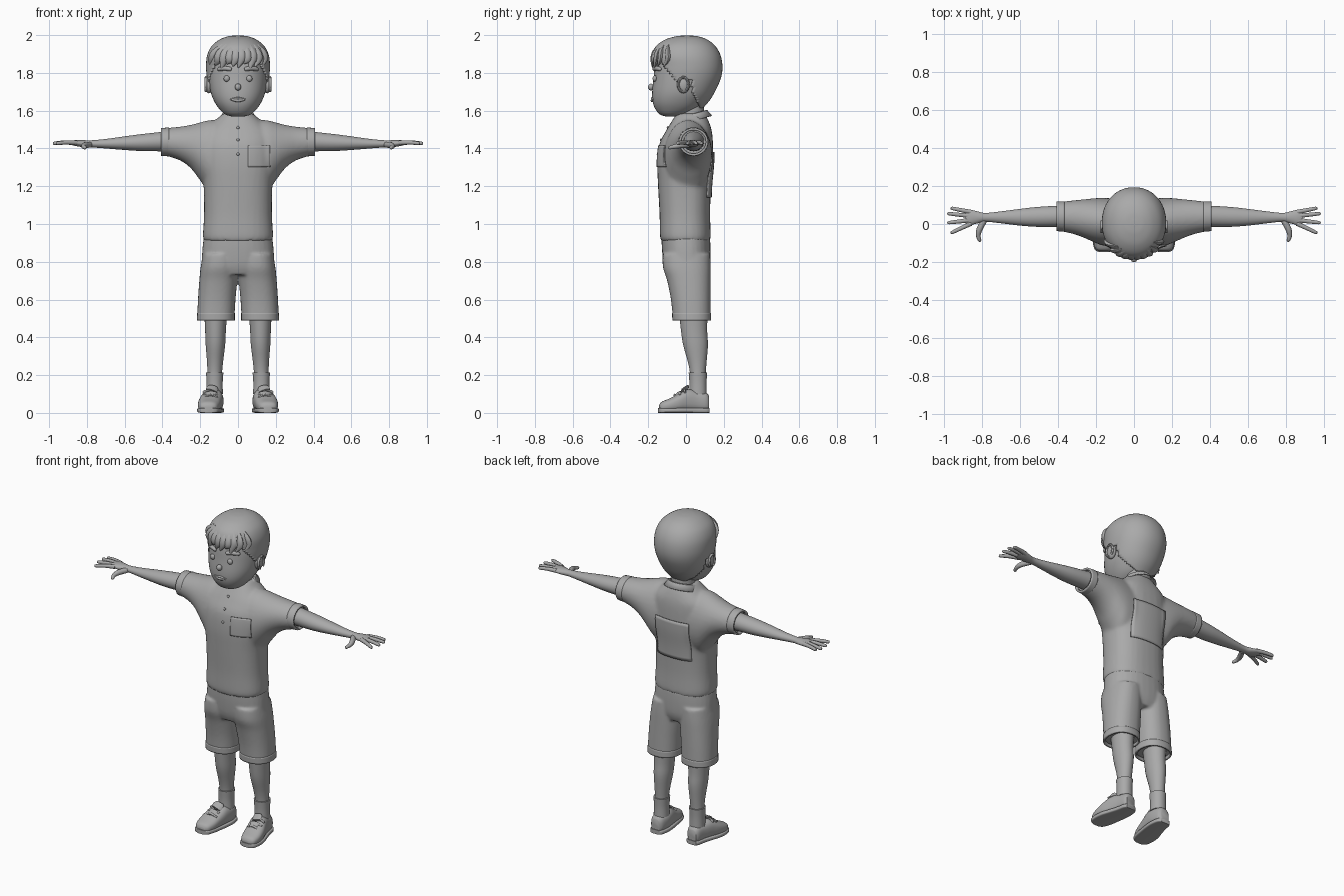
import bpy, bmesh, math
from mathutils import Vector

if "Cube" in bpy.data.objects:
    bpy.data.objects.remove(bpy.data.objects["Cube"])

grey = bpy.data.materials.new("plain_grey")
grey.diffuse_color = (0.4, 0.4, 0.4, 1)
grey.use_nodes = True
grey.node_tree.nodes["Principled BSDF"].inputs["Base Color"].default_value = grey.diffuse_color


def finish(name, bm, mirror=False, remesh=0, thick=0):
    bmesh.ops.recalc_face_normals(bm, faces=bm.faces)
    me = bpy.data.meshes.new(name)
    bm.to_mesh(me)
    bm.free()
    ob = bpy.data.objects.new(name, me)
    bpy.context.collection.objects.link(ob)
    me.materials.append(grey)
    bpy.ops.object.select_all(action='DESELECT')
    ob.select_set(True)
    bpy.context.view_layer.objects.active = ob
    bpy.ops.object.shade_smooth_by_angle(angle=math.radians(45))
    if thick:
        m = ob.modifiers.new("thickness", 'SOLIDIFY')
        m.thickness, m.offset = thick, -1
    if mirror:
        m = ob.modifiers.new("mirror", 'MIRROR')
        m.use_mirror_merge = False
    if remesh:
        m = ob.modifiers.new("blend", 'REMESH')
        m.mode, m.voxel_size, m.use_smooth_shade = 'VOXEL', remesh, True
        m = ob.modifiers.new("relax", 'SMOOTH')
        m.factor, m.iterations = 0.5, 6
    return ob


def spline(rows, steps):
    """Catmull-Rom interpolation of rows of numbers."""
    rows = [Vector(r) for r in rows]
    out = []
    for i in range(len(rows) - 1):
        a, b = rows[max(i - 1, 0)], rows[i]
        c, d = rows[i + 1], rows[min(i + 2, len(rows) - 1)]
        for k in range(steps):
            t = k / steps
            out.append(0.5 * (2 * b + (c - a) * t + (2 * a - 5 * b + 4 * c - d) * t * t
                              + (3 * b - a - 3 * c + d) * t ** 3))
    return out + [rows[-1]]


def skin(bm, rings, caps=True):
    n = len(rings[0])
    vs = [[bm.verts.new(p) for p in r] for r in rings]
    for a, b in zip(vs, vs[1:]):
        for i in range(n):
            bm.faces.new((a[i], a[(i + 1) % n], b[(i + 1) % n], b[i]))
    if caps:
        bm.faces.new(vs[0])
        bm.faces.new(vs[-1])


def loft(bm, axis, rows, n=32, p=2.0, steps=4, caps=True):
    """Rows: position on axis, then min/max on each of the other two axes."""
    rings = []
    for t, a0, a1, b0, b1 in spline(rows, steps):
        ring = []
        for i in range(n):
            w = 2 * math.pi * i / n
            c, s = math.cos(w), math.sin(w)
            a = (a0 + a1) / 2 + (a1 - a0) / 2 * math.copysign(abs(c) ** (2 / p), c)
            b = (b0 + b1) / 2 + (b1 - b0) / 2 * math.copysign(abs(s) ** (2 / p), s)
            ring.append({'x': (t, a, b), 'y': (a, t, b), 'z': (a, b, t)}[axis])
        rings.append(ring)
    skin(bm, rings, caps)


def centred(rows):
    return [(z, -w, w, f, b) for z, f, b, w in rows]


def tube(bm, pts, radii, n=10, flat=1.0, steps=3):
    """Rounded tube; flat scales its thickness on the second cross axis."""
    rows = spline([(*p, r) for p, r in zip(pts, radii)], steps)
    rings = []
    for i, r in enumerate(rows):
        d = (rows[min(i + 1, len(rows) - 1)].xyz - rows[max(i - 1, 0)].xyz).normalized()
        up = Vector((0, 1, 0)) if abs(d.y) < 0.8 else Vector((0, 0, 1))
        u = d.cross(up).normalized()
        v = u.cross(d)
        rings.append([r.xyz + r[3] * (u * math.cos(2 * math.pi * k / n)
                      + v * flat * math.sin(2 * math.pi * k / n)) for k in range(n)])
    skin(bm, rings)


def ball(bm, c, s):
    vs = bmesh.ops.create_uvsphere(bm, u_segments=16, v_segments=10, radius=1)['verts']
    for v in vs:
        v.co = Vector((v.co.x * s[0] + c[0], v.co.y * s[1] + c[1], v.co.z * s[2] + c[2]))


def front_y(ob, x, z):
    dg = bpy.context.evaluated_depsgraph_get()
    hit, loc, _, _ = ob.evaluated_get(dg).ray_cast(Vector((x, -1, z)), Vector((0, 1, 0)))
    return loc.y if hit else -0.05


# shirt: torso and sleeves blended together
bm = bmesh.new()
loft(bm, 'z', centred([(.91, -.132, .128, .18), (.94, -.138, .131, .186), (1.05, -.14, .128, .18),
     (1.2, -.148, .132, .182), (1.32, -.152, .143, .195), (1.42, -.142, .143, .195),
     (1.49, -.108, .137, .18), (1.54, -.078, .122, .13), (1.585, -.05, .1, .08)]), p=2.4)
sleeve = [(.06, -.11, .13, 1.15, 1.55), (.15, -.115, .137, 1.17, 1.55), (.2, -.1, .136, 1.23, 1.538),
          (.25, -.078, .131, 1.295, 1.525), (.31, -.055, .125, 1.338, 1.515), (.39, -.037, .116, 1.363, 1.507)]
loft(bm, 'x', sleeve)
loft(bm, 'x', [(-t, *r) for t, *r in sleeve])
shirt = finish("shirt", bm, remesh=.01)

bm = bmesh.new()
loft(bm, 'x', [(.365, -.041, .119, 1.358, 1.511), (.408, -.037, .117, 1.361, 1.508)], caps=False)
finish("sleeve_cuffs", bm, True, thick=.012)

# collar: open flared band with pointed front ends
bm = bmesh.new()
grid = []
for i in range(41):
    w = .16 + (2 * math.pi - .32) * i / 40
    s, c = math.sin(w), -math.cos(w)
    drop = .035 * max(0, math.cos(w)) ** 6
    grid.append([bm.verts.new((r * s, .03 + ry * c, z + .28 * ry * c - d))
                 for r, ry, z, d in ((.07, .068, 1.55, 0), (.075, .074, 1.582, 0),
                                     (.085, .082, 1.58, 0), (.108, .108, 1.545, drop))])
for a, b in zip(grid, grid[1:]):
    for k in range(3):
        bm.faces.new((a[k], b[k], b[k + 1], a[k + 1]))
finish("collar", bm, thick=.006)

# pocket and back panel, wrapped onto the shirt
for name, x0, x1, z0, z1, side in (("pocket", .053, .168, 1.302, 1.415, -1), ("back_panel", -.115, .115, 1.14, 1.38, 1)):
    bm = bmesh.new()
    vs = [[bm.verts.new((x0 + (x1 - x0) * i / 12, side * .4, z0 + (z1 - z0) * j / 12))
           for j in range(13)] for i in range(13)]
    for i in range(12):
        for j in range(12):
            q = (vs[i][j], vs[i + 1][j], vs[i + 1][j + 1], vs[i][j + 1])
            bm.faces.new(q)
    ob = finish(name, bm)
    m = ob.modifiers.new("wrap", 'SHRINKWRAP')
    m.target, m.wrap_method, m.wrap_mode = shirt, 'PROJECT', 'ABOVE_SURFACE'
    m.use_project_y, m.use_negative_direction, m.use_positive_direction = True, True, True
    m.offset = .004
    m = ob.modifiers.new("thickness", 'SOLIDIFY')
    m.thickness, m.offset = .006, 0

bpy.context.view_layer.update()
bm = bmesh.new()
for z in (1.37, 1.445, 1.51):
    ball(bm, (0, front_y(shirt, 0, z), z), (.008, .006, .008))
finish("shirt_buttons", bm)

# shorts: hips and legs blended together, with open hems
bm = bmesh.new()
loft(bm, 'z', centred([(.73, -.1, .11, .16), (.78, -.118, .127, .19), (.86, -.127, .13, .189),
                       (.935, -.13, .127, .181)]), p=2.3)
leg = [(.505, .019, .216, -.07, .131), (.6, .013, .212, -.08, .131), (.7, .004, .205, -.1, .131),
       (.77, 0, .198, -.122, .131), (.84, 0, .186, -.124, .128)]
loft(bm, 'z', leg, p=2.3)
loft(bm, 'z', [(z, -b, -a, f, k) for z, a, b, f, k in leg], p=2.3)
finish("shorts", bm, remesh=.008)

bm = bmesh.new()
loft(bm, 'z', [(.49, .017, .218, -.072, .133), (.53, .017, .216, -.074, .132)], p=2.3, caps=False)
finish("short_hems", bm, True, thick=.01)

# legs and socks
bm = bmesh.new()
loft(bm, 'z', [(.1, .085, .165, .025, .105), (.2, .085, .162, .022, .104), (.27, .079, .164, .01, .109),
               (.36, .068, .171, -.015, .116), (.44, .064, .174, -.027, .112), (.56, .055, .18, -.04, .115)])
finish("legs", bm, True)
bm = bmesh.new()
loft(bm, 'z', [(.1, .08, .168, .018, .11), (.16, .081, .167, .018, .109), (.215, .077, .169, .014, .112)], p=2.1)
finish("socks", bm, True)

# shoes with soles, tongue and laces
upper = [(-.143, .135, .178, .012, .04), (-.13, .113, .202, .004, .058), (-.09, .097, .212, .004, .075),
         (-.04, .088, .208, .004, .1), (.01, .08, .192, .004, .125), (.06, .077, .176, .004, .118),
         (.105, .085, .166, .004, .108), (.122, .1, .155, .012, .09)]
bm = bmesh.new()
loft(bm, 'y', upper, p=2.5)
finish("shoe_uppers", bm, True)
bm = bmesh.new()
loft(bm, 'y', [(y * 1.03, a - .004, b + .004, 0, .026) for y, a, b, _, _ in upper], p=5)
finish("shoe_soles", bm, True)
bm = bmesh.new()
tube(bm, [(.148, -.06, .088), (.142, -.03, .108), (.135, 0, .13), (.132, .012, .142)], [.02, .03, .032, .022], flat=.3)
for y, z in ((-.055, .085), (-.03, .099), (-.005, .114)):
    tube(bm, [(.108, y, z - .004), (.145, y - .004, z + .01), (.186, y, z - .006)], [.006, .007, .006], 8)
finish("shoe_tongue_laces", bm, True)

# arms and hands
bm = bmesh.new()
loft(bm, 'x', [(.36, -.015, .098, 1.385, 1.492), (.5, -.015, .09, 1.386, 1.477), (.6, -.008, .079, 1.392, 1.464),
               (.7, .004, .066, 1.4, 1.45), (.78, .012, .058, 1.406, 1.443), (.82, .004, .066, 1.407, 1.444),
               (.86, -.006, .075, 1.413, 1.444), (.885, .0, .07, 1.42, 1.44)])
for y0, tip in ((.062, (.963, .084)), (.042, (.98, .055)), (.021, (.98, .006)), (.003, (.962, -.048))):
    a, b = Vector((.855, y0, 1.43)), Vector((*tip, 1.427))
    tube(bm, [a, a.lerp(b, .5) + Vector((0, 0, .003)), a.lerp(b, .93), b], [.013, .011, .009, .003])
tube(bm, [(.785, .022, 1.42), (.81, -.025, 1.417), (.818, -.06, 1.41), (.81, -.086, 1.404), (.807, -.093, 1.403)],
     [.016, .016, .012, .009, .003])
finish("arms_hands", bm, True)

# neck and head
bm = bmesh.new()
loft(bm, 'z', centred([(1.5, -.045, .1, .068), (1.66, -.05, .092, .066)]))
finish("neck", bm)
bm = bmesh.new()
loft(bm, 'z', centred([(1.568, -.1, -.045, .025), (1.58, -.138, .0, .068), (1.61, -.163, .06, .1), (1.65, -.177, .1, .126),
     (1.7, -.179, .135, .145), (1.77, -.172, .165, .155), (1.83, -.166, .175, .155), (1.9, -.15, .165, .146),
     (1.955, -.1, .12, .105), (1.98, -.03, .04, .03)]), 48, 2.2, 5)
head = finish("head", bm)
bpy.context.view_layer.update()

# face features
bm = bmesh.new()
for s in (-1, 1):
    ball(bm, (s * .06, front_y(head, s * .06, 1.77) - .003, 1.77), (.016, .012, .017))
finish("eyes", bm)
bm = bmesh.new()
for s in (-1, 1):
    pts = [(s * x, front_y(head, s * x, z) - .004, z) for x, z in ((.034, 1.819), (.04, 1.82), (.07, 1.824), (.1, 1.82), (.107, 1.818))]
    tube(bm, pts, [.005, .011, .012, .011, .004])
finish("eyebrows", bm)
bm = bmesh.new()
ball(bm, (0, front_y(head, 0, 1.725) - .008, 1.725), (.017, .016, .018))
finish("nose", bm)
bm = bmesh.new()
for dz, h in ((.006, .006), (-.007, .008)):
    pts = [(x, front_y(head, x, 1.66) - .001, 1.66 + dz * (1 - abs(x) / .045)) for x in (-.042, -.02, 0, .02, .042)]
    tube(bm, pts, [.002, h * .9, h, h * .9, .002])
finish("lips", bm)
bm = bmesh.new()
ball(bm, (.155, -.014, 1.737), (.02, .034, .045))
ring = [(.17, -.014 + .027 * math.cos(w), 1.738 + .038 * math.sin(w)) for w in [math.pi * k / 6 - .9 for k in range(11)]]
tube(bm, ring, [.007] * 11, 8)
finish("ears", bm, True)

# hair cap trimmed along a hairline
bm = bmesh.new()
loft(bm, 'z', centred([(1.605, -.15, .082, .1), (1.65, -.177, .122, .13), (1.7, -.182, .153, .151), (1.77, -.178, .184, .164),
     (1.83, -.178, .193, .169), (1.89, -.182, .184, .164), (1.94, -.16, .157, .141), (1.975, -.113, .115, .1),
     (1.993, -.055, .065, .055), (1.998, -.01, .02, .015)]), 72, 2.1, 8)


def hairline(y):
    pts = ((-.3, 1.865), (-.13, 1.86), (-.1, 1.81), (-.05, 1.755), (.025, 1.765), (.035, 1.7), (.085, 1.6), (.5, 1.6))
    for (a, u), (b, v) in zip(pts, pts[1:]):
        if y <= b:
            return u + (v - u) * (y - a) / (b - a)


low = [f for f in bm.faces if f.calc_center_median().z < hairline(f.calc_center_median().y)]
bmesh.ops.delete(bm, geom=low, context='FACES')
finish("hair_cap", bm, thick=.014)

# fringe locks
bm = bmesh.new()
for i in range(10):
    x = -.135 + .03 * i
    tip = 1.838 + .016 * math.sin(i * 2.4) - .012 * abs(x) / .135
    pts = [(px, front_y(head, px, z) - o, z) for px, z, o in
           ((x * .65 + .01, 1.945, .03), (x * .9 + .004, 1.905, .02), (x, 1.87, .016), (x - .014, tip, .012))]
    tube(bm, pts, [.012, .025, .023, .003], flat=.6)
finish("fringe", bm)
